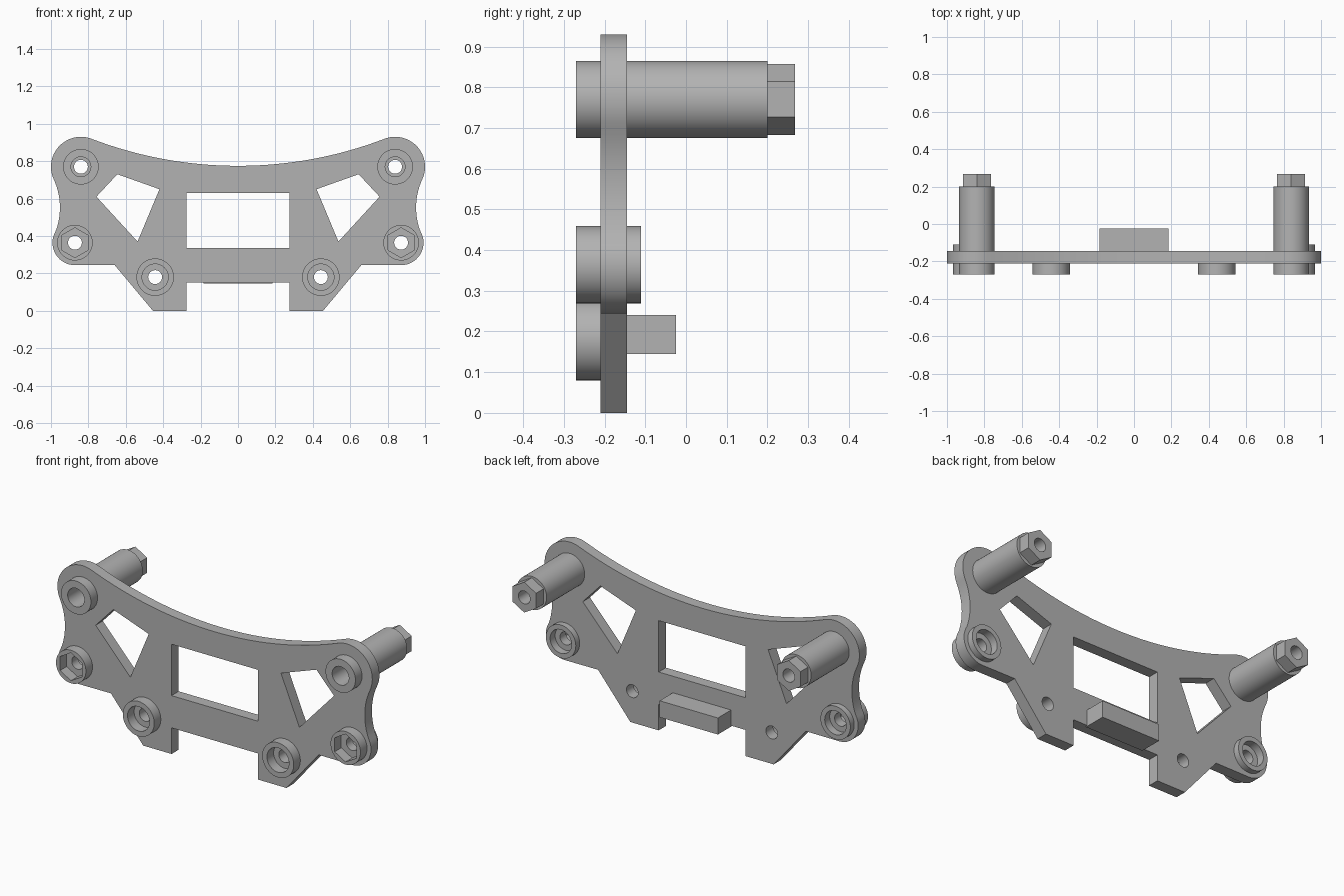
import bpy, bmesh
from math import sin, cos, pi, atan2, hypot, radians

cube = bpy.data.objects.get("Cube")
if cube:
    bpy.data.objects.remove(cube, do_unlink=True)

grey = bpy.data.materials.new("plain grey")
grey.use_nodes = True
colour = (0.45, 0.45, 0.45, 1)
grey.diffuse_color = colour
grey.node_tree.nodes["Principled BSDF"].inputs["Base Color"].default_value = colour

PLATE_FRONT, PLATE_BACK, FRONT = -0.21, -0.145, -0.27
HOLE = 0.037


def arc(centre, r, a0, a1, n):
    return [(centre[0] + r * cos(a0 + (a1 - a0) * i / n),
             centre[1] + r * sin(a0 + (a1 - a0) * i / n)) for i in range(n + 1)]


def circle(centre, r, n=48):
    return arc(centre, r, pi / 2, pi / 2 + 2 * pi, n)[:-1]


def prism(name, outline, y0, y1):
    """Extrude an outline in the x-z plane from y0 to y1."""
    bm = bmesh.new()
    face = bm.faces.new([bm.verts.new((x, y0, z)) for x, z in outline])
    ext = bmesh.ops.extrude_face_region(bm, geom=[face])
    moved = [v for v in ext["geom"] if isinstance(v, bmesh.types.BMVert)]
    bmesh.ops.translate(bm, verts=moved, vec=(0, y1 - y0, 0))
    bmesh.ops.recalc_face_normals(bm, faces=bm.faces)
    mesh = bpy.data.meshes.new(name)
    bm.to_mesh(mesh)
    bm.free()
    mesh.materials.append(grey)
    ob = bpy.data.objects.new(name, mesh)
    bpy.context.collection.objects.link(ob)
    return ob


def activate(ob):
    bpy.ops.object.select_all(action='DESELECT')
    ob.select_set(True)
    bpy.context.view_layer.objects.active = ob


def cut(ob, outline, y0, y1):
    cutter = prism("cutter", outline, y0, y1)
    cutter.hide_render = True
    activate(ob)
    mod = ob.modifiers.new("cut", 'BOOLEAN')
    mod.operation = 'DIFFERENCE'
    mod.solver = 'EXACT'
    mod.object = cutter
    bpy.ops.object.modifier_apply(modifier=mod.name)
    bpy.data.objects.remove(cutter, do_unlink=True)


def smooth(ob):
    activate(ob)
    bpy.ops.object.shade_smooth_by_angle(angle=radians(30))


def direction(a, b):
    return atan2(b[1] - a[1], b[0] - a[0])


# Plate outline: rounded ears joined by tangent concave arcs
upper, lower, foot = (0.84, 0.77), (0.872, 0.364), (0.443, 0.18)
waist, crown = (1.312, 0.552), (0, 2.968)
r_up, r_low = 0.16, 0.12
r_waist = hypot(waist[0] - upper[0], waist[1] - upper[1]) - r_up
r_crown = hypot(crown[0] - upper[0], crown[1] - upper[1]) - r_up
half = [(0.275, 0.15), (0.275, 0), (0.455, 0), (0.66, 0.245)]
half += arc(lower, r_low, -pi / 2, direction(lower, waist), 16)
half += arc(waist, r_waist, direction(waist, lower) % (2 * pi),
            direction(waist, upper), 14)[1:-1]
half += arc(upper, r_up, direction(upper, waist), direction(upper, crown), 24)
half += arc(crown, r_crown, direction(crown, upper), -pi / 2, 24)[1:]
mirrored = [(-x, z) for x, z in reversed(half[:-1])]
plate = prism("plate", half + mirrored, PLATE_FRONT, PLATE_BACK)

# Plate openings
cut(plate, [(-0.275, 0.335), (0.275, 0.335), (0.275, 0.63), (-0.275, 0.63)], -0.4, 0)
window = [(0.42, 0.65), (0.645, 0.73), (0.757, 0.61), (0.537, 0.37)]
for s in (1, -1):
    cut(plate, [(s * x, z) for x, z in window], -0.4, 0)
    cut(plate, circle((s * upper[0], upper[1]), 0.09), -0.4, 0)
    cut(plate, circle((s * lower[0], lower[1]), 0.09), -0.4, 0)
    cut(plate, circle((s * foot[0], foot[1]), HOLE), -0.4, 0)
smooth(plate)

# Rear ledge
prism("rear_ledge", [(-0.185, 0.145), (0.185, 0.145), (0.185, 0.24), (-0.185, 0.24)],
      PLATE_BACK - 0.01, -0.025)

for s, side in ((1, "left"), (-1, "right")):
    # Long standoff with a hexagonal tip
    c = (s * upper[0], upper[1])
    post = prism(side + "_standoff", circle(c, 0.095), FRONT, 0.2)
    cut(post, circle(c, 0.053), -0.4, 0.1)
    cut(post, circle(c, HOLE), -0.4, 0.4)
    smooth(post)
    tip = prism(side + "_hex_tip", circle(c, 0.087, 6), 0.2, 0.268)
    cut(tip, circle(c, HOLE), -0.4, 0.4)
    smooth(tip)

    # Nut boss: hexagonal pocket in front, round recess behind
    c = (s * lower[0], lower[1])
    boss = prism(side + "_nut_boss", circle(c, 0.095), FRONT, -0.11)
    cut(boss, circle(c, 0.08, 6), -0.4, -0.21)
    cut(boss, circle(c, 0.068), -0.155, 0)
    cut(boss, circle(c, HOLE), -0.4, 0.4)
    smooth(boss)

    # Foot boss: open collar on the front of the plate
    c = (s * foot[0], foot[1])
    collar = prism(side + "_foot_boss", circle(c, 0.1), FRONT, PLATE_FRONT)
    cut(collar, circle(c, 0.07), -0.4, 0)
    smooth(collar)
